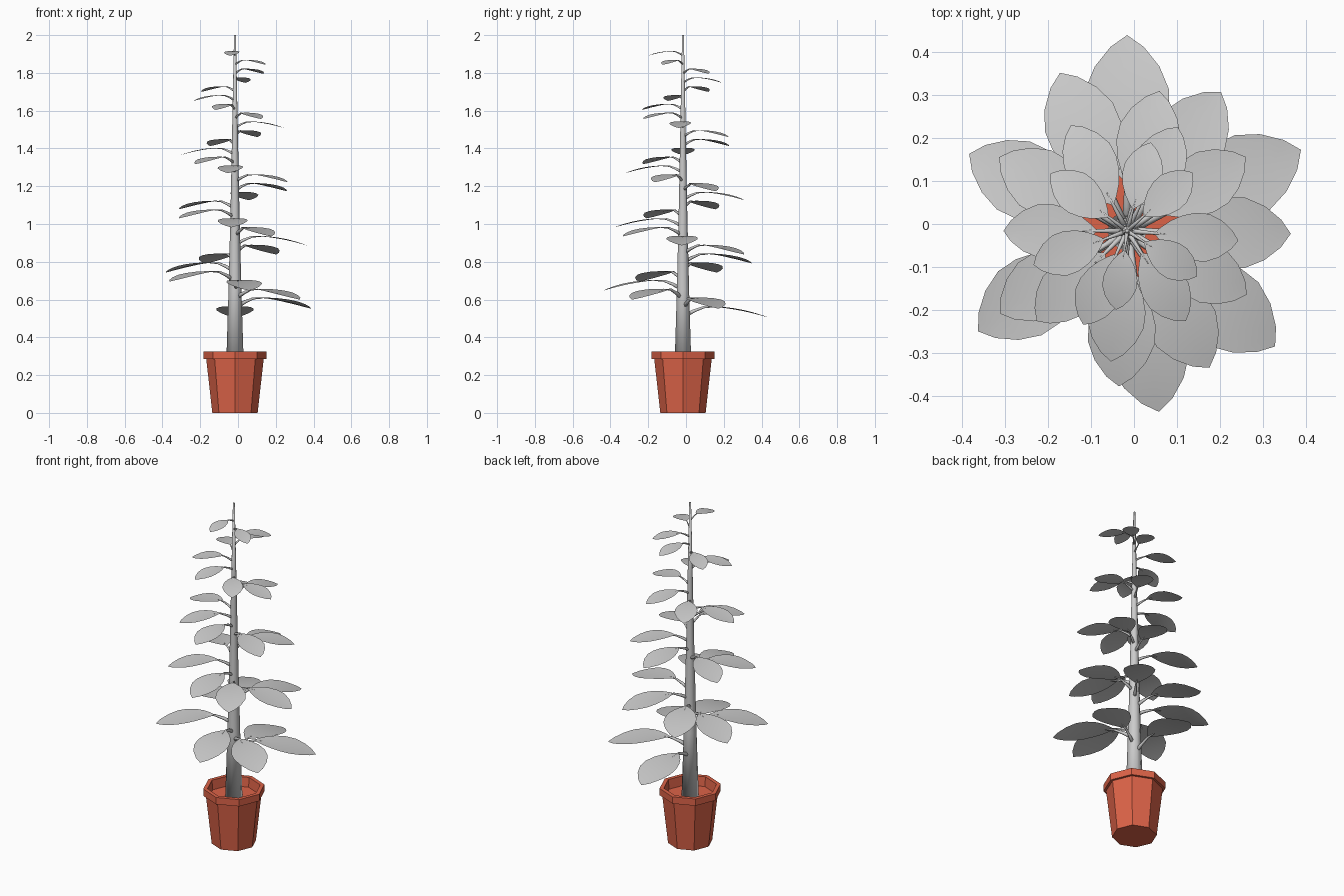
import bpy, bmesh, math
from mathutils import Vector, Matrix

cube = bpy.data.objects.get("Cube")
if cube:
    bpy.data.objects.remove(cube, do_unlink=True)

CENTRE = Vector((-0.016, -0.016, 0))


def material(name, colour):
    mat = bpy.data.materials.new(name)
    mat.use_nodes = True
    mat.diffuse_color = colour
    mat.node_tree.nodes["Principled BSDF"].inputs["Base Color"].default_value = colour
    return mat


def finish(bm, name, mat, smooth):
    mesh = bpy.data.meshes.new(name)
    bm.to_mesh(mesh)
    bm.free()
    mesh.materials.append(mat)
    for p in mesh.polygons:
        p.use_smooth = smooth
    obj = bpy.data.objects.new(name, mesh)
    obj.location = CENTRE
    bpy.context.collection.objects.link(obj)
    return obj


def loft(bm, rings, cap=True):
    """Join equal closed rings of points with quads."""
    loops = [[bm.verts.new(p) for p in ring] for ring in rings]
    n = len(loops[0])
    for a, b in zip(loops, loops[1:]):
        for i in range(n):
            j = (i + 1) % n
            bm.faces.new((a[i], a[j], b[j], b[i]))
    if cap:
        bm.faces.new(loops[0][::-1])
        bm.faces.new(loops[-1])


def ring(radius, z, sides):
    return [Vector((radius * math.cos(math.tau * i / sides),
                    radius * math.sin(math.tau * i / sides), z)) for i in range(sides)]


terracotta = material("terracotta", (0.72, 0.125, 0.065, 1))
grey = material("leaf grey", (0.6, 0.6, 0.6, 1))

# Octagonal pot with a raised rim; the last ring closes as the soil surface
bm = bmesh.new()
POT = [(0.12, 0), (0.152, 0.285), (0.166, 0.285), (0.166, 0.325), (0.143, 0.325), (0.137, 0.27)]
loft(bm, [ring(r, z, 8) for r, z in POT])
finish(bm, "pot", terracotta, False)

# Tapering stem
bm = bmesh.new()
STEM = [(0.046, 0.27), (0.034, 0.65), (0.023, 1.1), (0.014, 1.55), (0.005, 2.0)]
loft(bm, [ring(r, z, 10) for r, z in STEM])
finish(bm, "stem", grey, True)

# Leaf outline: distance along the leaf and half width, both as parts of its length
OUTLINE = [(0.3, 0.06), (0.38, 0.125), (0.48, 0.18), (0.6, 0.215),
           (0.72, 0.215), (0.84, 0.165), (0.94, 0.085)]
START = 0.24


def crown_height(s):
    return -0.13 * max(0, (s - START) / (1 - START)) ** 1.8


def leaf(name, angle, length, top):
    spin = Matrix.Rotation(math.radians(angle), 4, "Z")
    place = Matrix.Translation((0, 0, top)) @ spin @ Matrix.Scale(length, 4)

    # Blade: a midrib with a slightly raised edge on either side
    bm = bmesh.new()
    base = bm.verts.new((START, 0, 0))
    tip = bm.verts.new((1, 0, crown_height(1)))
    rows = []
    for s, w in OUTLINE:
        z = crown_height(s)
        rows.append([bm.verts.new((s, side * w, z + abs(side) * w * 0.06)) for side in (-1, 0, 1)])
    for k in (0, 1):
        bm.faces.new((base, rows[0][k], rows[0][k + 1]))
        for a, b in zip(rows, rows[1:]):
            bm.faces.new((a[k], b[k], b[k + 1], a[k + 1]))
        bm.faces.new((rows[-1][k], tip, rows[-1][k + 1]))
    bmesh.ops.recalc_face_normals(bm, faces=bm.faces)
    if base.link_faces[0].normal.z < 0:
        bmesh.ops.reverse_faces(bm, faces=bm.faces)
    bm.transform(place)
    finish(bm, name + "_blade", grey, True)

    # Stalk rising from the stem into the blade
    bm = bmesh.new()
    path = [(0, -0.12, 0.028), (0.13, -0.05, 0.02), (START, -0.008, 0.014), (0.36, -0.006, 0.004)]
    loft(bm, [[Vector((x - p.y * 0.4, p.x, z + p.y)) for p in ring(r, 0, 6)] for x, z, r in path])
    bmesh.ops.recalc_face_normals(bm, faces=bm.faces)
    bm.transform(place)
    finish(bm, name + "_stalk", grey, True)


# Leaves spiral up the stem, growing shorter towards the top
ANGLES = [90, 25, -38, -80, 214, 154, 113, 56, -1, -59, 267, 213, 150, 77, 32, -28,
          263, 225, 180, 118, 64, -5, -57, 245, 200, 143, 75, 42, -33, -98]
for i, angle in enumerate(ANGLES):
    t = i / (len(ANGLES) - 1)
    leaf(f"leaf_{i + 1}", angle, 0.455 - 0.27 * t, 0.563 + 1.352 * t)
